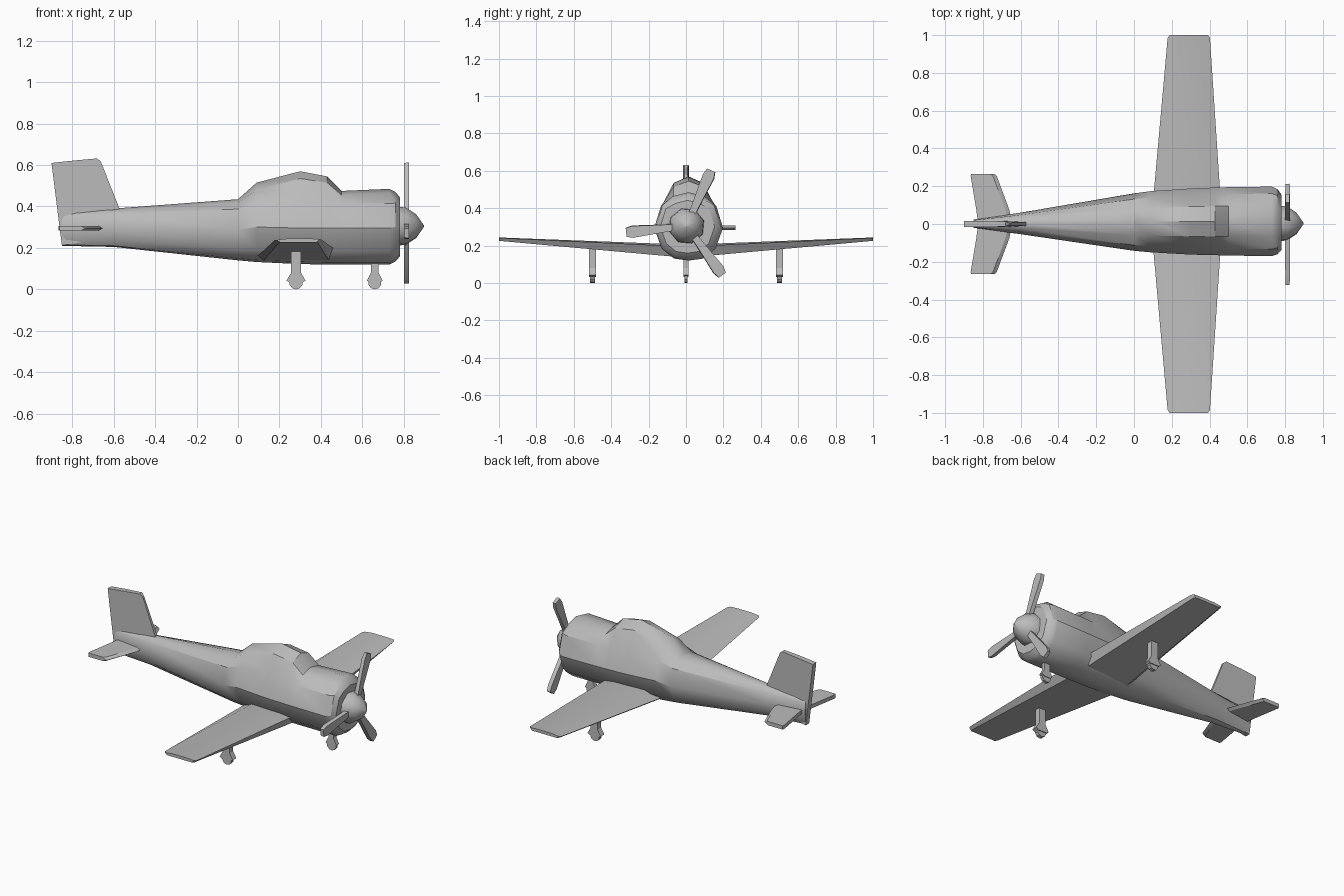
import bpy, bmesh, math
from mathutils import Matrix, Vector

if "Cube" in bpy.data.objects:
    bpy.data.objects.remove(bpy.data.objects["Cube"], do_unlink=True)

grey = bpy.data.materials.new("plain grey")
grey.use_nodes = True
grey.diffuse_color = (0.5, 0.5, 0.5, 1)
grey.node_tree.nodes["Principled BSDF"].inputs["Base Color"].default_value = (0.5, 0.5, 0.5, 1)


def loft(name, rings, matrix=Matrix(), angle=35):
    """Skin a row of equal-length rings and cap both ends."""
    bm = bmesh.new()
    rows = [[bm.verts.new(matrix @ Vector(p)) for p in ring] for ring in rings]
    n = len(rows[0])
    for a, b in zip(rows, rows[1:]):
        for i in range(n):
            j = (i + 1) % n
            bm.faces.new((a[i], a[j], b[j], b[i]))
    bm.faces.new(rows[0])
    bm.faces.new(rows[-1])
    bmesh.ops.remove_doubles(bm, verts=bm.verts, dist=0.0001)
    bmesh.ops.recalc_face_normals(bm, faces=bm.faces)
    mesh = bpy.data.meshes.new(name)
    bm.to_mesh(mesh)
    bm.free()
    mesh.materials.append(grey)
    obj = bpy.data.objects.new(name, mesh)
    bpy.context.collection.objects.link(obj)
    bpy.ops.object.select_all(action='DESELECT')
    obj.select_set(True)
    bpy.context.view_layer.objects.active = obj
    bpy.ops.object.shade_smooth_by_angle(angle=math.radians(angle))
    return obj


def slab(name, outline, y, half, matrix=Matrix()):
    """Side-view (x, z) outline given thickness along y."""
    rings = [[(x, y + s * half, z) for x, z in outline] for s in (-1, 1)]
    return loft(name, rings, matrix, 25)


# Fuselage: x, bottom, shoulder height, top, half width, sideways centre
stations = [
    (-0.85, 0.21, 0.37, 0.38, 0.022, 0.002),
    (-0.60, 0.205, 0.38, 0.39, 0.057, 0.003),
    (0.00, 0.14, 0.42, 0.435, 0.152, 0.01),
    (0.09, 0.132, 0.48, 0.515, 0.162, 0.012),
    (0.30, 0.122, 0.535, 0.57, 0.175, 0.013),
    (0.43, 0.12, 0.515, 0.545, 0.179, 0.014),
    (0.50, 0.12, 0.455, 0.475, 0.181, 0.014),
    (0.73, 0.12, 0.465, 0.485, 0.184, 0.014),
    (0.76, 0.135, 0.45, 0.47, 0.172, 0.012),
    (0.782, 0.16, 0.425, 0.442, 0.145, 0.008),
]


def fuselage_ring(x, low, shoulder, top, w, c):
    body = min(top, 0.47) - low
    half = [(0.42, low + 0.03 * body), (0.78, low + 0.18 * body),
            (1.0, low + 0.5 * body), (0.8, low + 0.84 * body), (0.45, shoulder)]
    right = [(x, c + w * f, z) for f, z in half]
    left = [(x, c - w * f, z) for f, z in reversed(half)]
    return [(x, c, low)] + right + [(x, c, top)] + left


loft("fuselage", [fuselage_ring(*s) for s in stations], angle=32)

# Tail fin, tapering to a thin leading edge
fin = [(-0.85, 0.212), (-0.90, 0.61), (-0.79, 0.622), (-0.68, 0.632),
       (-0.662, 0.617), (-0.57, 0.385), (-0.62, 0.25)]
depth = [0.017, 0.017, 0.017, 0.013, 0.006, 0.01, 0.017]
loft("tail_fin", [[(x, s * d, z) for (x, z), d in zip(fin, depth)] for s in (-1, 1)], angle=25)


def section(y, back, front, low, top, edge):
    """Aerofoil with a flat underside and sharp edges."""
    span = front - back
    return [(back, y, edge), (back + 0.08 * span, y, low), (front - 0.07 * span, y, low),
            (front, y, top - 0.15 * (top - low)), (front - 0.2 * span, y, top),
            (back + 0.25 * span, y, top)]


for side, s in (("left", 1), ("right", -1)):
    # "left" is the +y half of the span here
    prefix = "far" if s > 0 else "near"
    loft(prefix + "_wing", [
        section(s * 0.0, 0.09, 0.467, 0.135, 0.205, 0.157),
        section(s * 0.985, 0.178, 0.402, 0.224, 0.243, 0.238),
        section(s * 1.0, 0.188, 0.392, 0.226, 0.245, 0.239)], angle=30)

    # Tailplane: pointed leading edge
    rings = []
    for y, back, front in ((0.0, -0.825, -0.645), (0.075, -0.835, -0.66),
                           (0.255, -0.865, -0.727), (0.265, -0.862, -0.738)):
        rings.append([(back, s * y, 0.283), (front - 0.02, s * y, 0.283),
                      (front, s * y, 0.295), (front - 0.02, s * y, 0.307),
                      (back, s * y, 0.307)])
    loft(prefix + "_tailplane", rings, angle=30)


# Landing gear: leg with flared fairing and a wheel
def gear(name, x, y, leg, spread, height, half):
    outline = [(-leg, height), (leg, height), (leg, 0.08), (spread, 0.042),
               (leg * 1.2, 0.032), (-leg * 1.2, 0.032), (-spread, 0.042), (-leg, 0.08)]
    slab(name + "_leg", [(x + a, z) for a, z in outline], y, half)
    r = 0.032
    wheel = [(x + r * math.cos(k * math.pi / 5 + math.pi / 10),
              r + r * math.sin(k * math.pi / 5 + math.pi / 10)) for k in range(10)]
    slab(name + "_wheel", wheel, y, half * 0.7)


gear("near_gear", 0.28, -0.5, 0.024, 0.046, 0.205, 0.018)
gear("far_gear", 0.28, 0.5, 0.024, 0.046, 0.205, 0.018)
gear("nose_gear", 0.66, 0.0, 0.019, 0.038, 0.15, 0.013)

# Spinner
hub = Matrix.Translation((0, 0.003, 0.305))
profile = [(0.775, 0.098), (0.81, 0.094), (0.86, 0.06), (0.897, 0.004)]
loft("spinner", [[(x, r * math.cos(k * math.pi / 4 + 0.3), r * math.sin(k * math.pi / 4 + 0.3))
                  for k in range(8)] for x, r in profile], hub, 50)

# Three blades, widening toward a clipped tip
for k in range(3):
    turn = hub @ Matrix.Rotation(math.radians(66 + 120 * k), 4, 'X')
    rings = []
    for r, w, t in ((0.05, 0.018, 0.013), (0.12, 0.021, 0.013),
                    (0.29, 0.033, 0.012), (0.325, 0.024, 0.011)):
        rings.append([(0.813 - t, r, -w), (0.813 + t, r, -w * 0.9),
                      (0.813 + t, r, w), (0.813 - t, r, w * 0.9)])
    loft("propeller_blade_%d" % (k + 1), rings, turn, 30)
